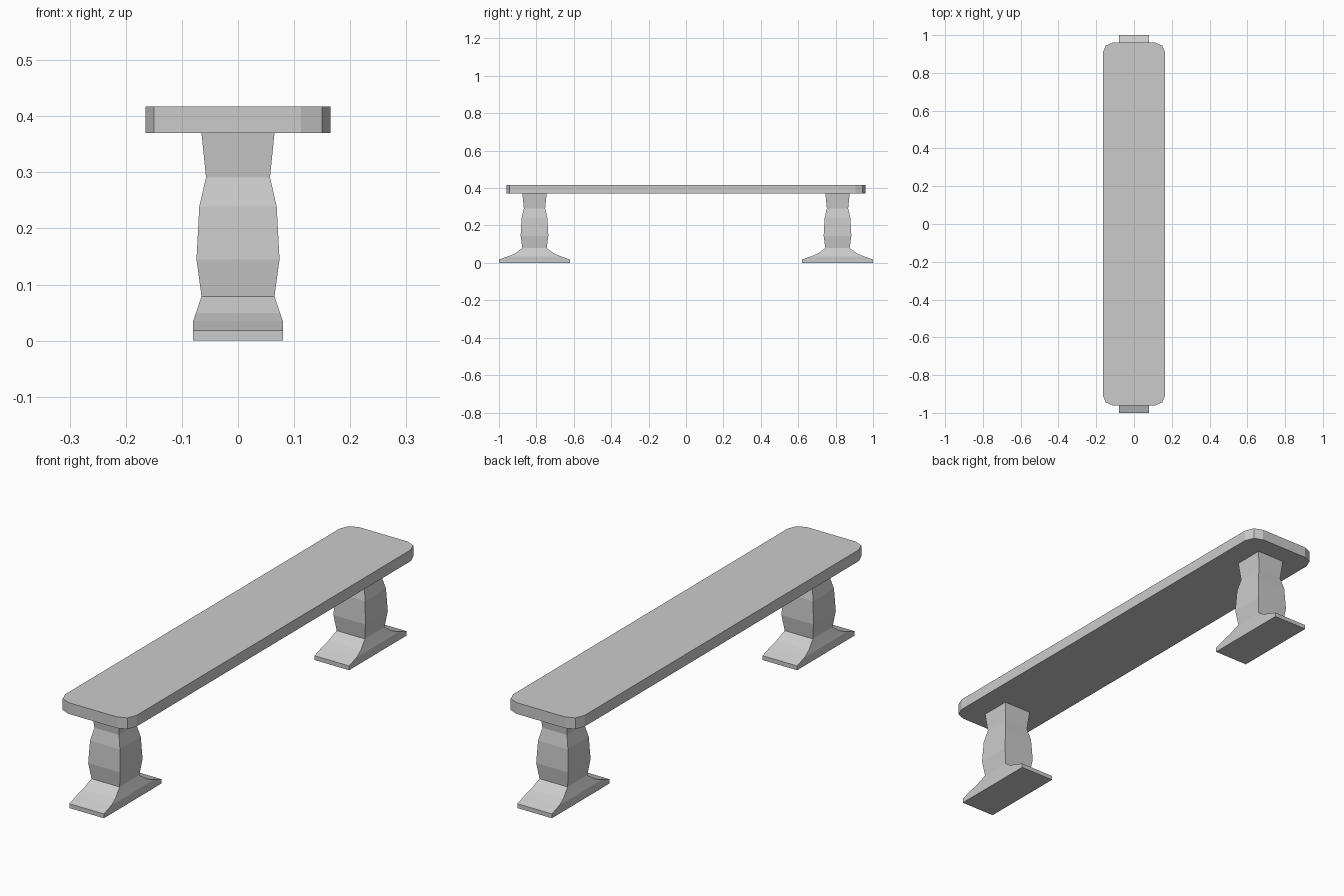
import bpy, bmesh, math

if "Cube" in bpy.data.objects:
    bpy.data.objects.remove(bpy.data.objects["Cube"])


def loft(name, rings):
    """Closed solid through a stack of rings with equal point counts."""
    bm = bmesh.new()
    loops = [[bm.verts.new(p) for p in ring] for ring in rings]
    n = len(loops[0])
    for a, b in zip(loops, loops[1:]):
        for i in range(n):
            j = (i + 1) % n
            bm.faces.new((a[i], a[j], b[j], b[i]))
    bm.faces.new(loops[0][::-1])
    bm.faces.new(loops[-1])
    bmesh.ops.recalc_face_normals(bm, faces=bm.faces)
    mesh = bpy.data.meshes.new(name)
    bm.to_mesh(mesh)
    bm.free()
    obj = bpy.data.objects.new(name, mesh)
    bpy.context.collection.objects.link(obj)
    return obj


def rect(hx, hy, z, cy):
    return [(-hx, cy - hy, z), (hx, cy - hy, z), (hx, cy + hy, z), (-hx, cy + hy, z)]


def rounded_rect(hx, hy, r, z, segs=2):
    pts = []
    for q, (sx, sy) in enumerate(((1, 1), (-1, 1), (-1, -1), (1, -1))):
        for k in range(segs + 1):
            a = math.pi / 2 * (q + k / segs)
            pts.append((sx * (hx - r) + r * math.cos(a), sy * (hy - r) + r * math.sin(a), z))
    return pts


# Seat plank with chamfer-rounded corners
loft("seat", [rounded_rect(0.165, 0.96, 0.053, z) for z in (0.37, 0.417)])

# Profiles: post (half width, z), foot (half x, half y, z)
post = [(0.065, 0.079), (0.074, 0.145), (0.069, 0.239), (0.057, 0.291), (0.065, 0.37)]
foot = [(0.08, 0.19, 0.0), (0.08, 0.19, 0.018), (0.08, 0.14, 0.035),
        (0.075, 0.107, 0.049), (0.065, 0.065, 0.079)]

# Two pedestal legs, each a turned square post on a flared foot
for side, cy in (("front", -0.81), ("back", 0.81)):
    loft(side + "_post", [rect(w, w, z, cy) for w, z in post])
    loft(side + "_foot", [rect(hx, hy, z, cy) for hx, hy, z in foot])
